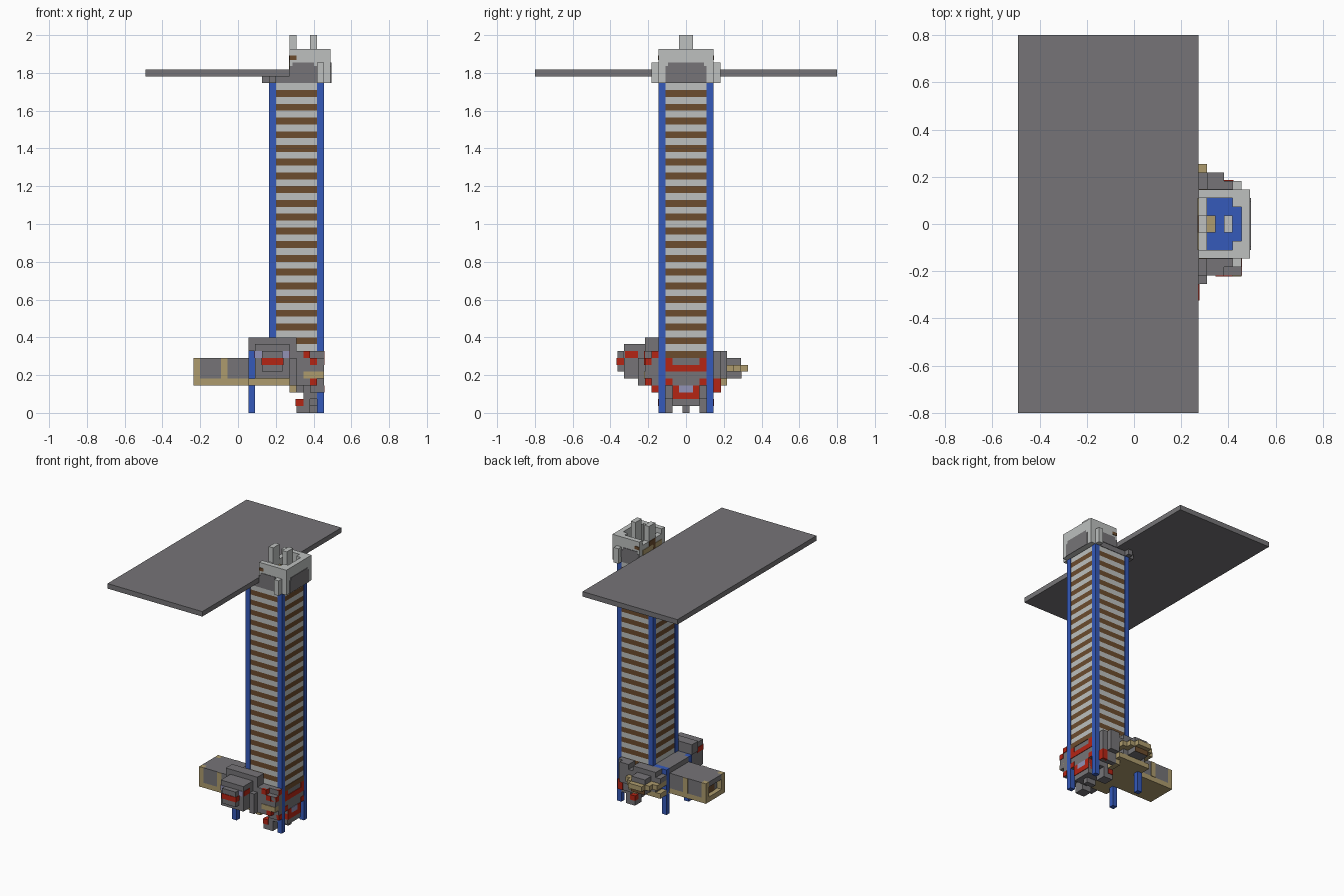
import bpy, bmesh
from mathutils import Vector

cube = bpy.data.objects.get("Cube")
if cube:
    bpy.data.objects.remove(cube)

U = 2 / 55          # size of one building block
MID = 13.5          # block column at x = 0


def material(name, rgb):
    m = bpy.data.materials.new(name)
    m.use_nodes = True
    m.diffuse_color = (*rgb, 1)
    m.node_tree.nodes["Principled BSDF"].inputs["Base Color"].default_value = (*rgb, 1)
    return m


GRAY = material("stone gray", (.18, .175, .185))
LIGHT = material("light gray", (.51, .53, .52))
BLUE = material("post blue", (.035, .1, .49))
BROWN = material("brown", (.15, .072, .027))
TAN = material("tan", (.42, .33, .155))
RED = material("red", (.46, .018, .007))
GLASS = material("lavender glass", (.29, .29, .47))


def part(name, mat, *boxes, mirror=False):
    """One object of boxes (x0, x1, y0, y1, z0, z1) in blocks, optionally mirrored in y."""
    boxes = list(boxes)
    if mirror:
        boxes += [(a, b, -d, -c, e, f) for a, b, c, d, e, f in boxes]
    bm = bmesh.new()
    for a, b, c, d, e, f in boxes:
        lo, hi = Vector((a - MID, c, e)) * U, Vector((b - MID, d, f)) * U
        for v in bmesh.ops.create_cube(bm, size=1)["verts"]:
            v.co = Vector([(lo[k] + hi[k]) / 2 + v.co[k] * (hi[k] - lo[k]) for k in range(3)])
    mesh = bpy.data.meshes.new(name)
    bm.to_mesh(mesh)
    bm.free()
    mesh.materials.append(mat)
    ob = bpy.data.objects.new(name, mesh)
    bpy.context.collection.objects.link(ob)
    return ob


T = .1   # raise of painted plates

# Tower shaft: alternating courses between corner posts
part("brown_courses", BROWN, *[(18 + T, 26 - T, -4 + T, 4 - T, z, z + 1) for z in range(8, 48, 2)])
part("light_courses", LIGHT, *[(18 + T, 26 - T, -4 + T, 4 - T, z, z + 1) for z in range(9, 48, 2)])
part("east_posts", BLUE, (25, 26, 3, 4, 0, 48), mirror=True)
part("west_posts", BLUE, (18, 19, 3, 4, 8, 48), mirror=True)
part("west_legs", BLUE, (15, 16, 3, 4, 0, 9), mirror=True)
part("leg_beams", BLUE, (16, 18, 3, 4, 8, 9), mirror=True)

# Platform roof
part("roof_plate", GRAY, (0, 21, -22, 22, 49, 50))
part("tower_cap", GRAY, (18, 26, -4, 4, 48, 49))
part("west_brackets", GRAY, (17, 19, 3, 4, 48, 49), (18, 19, 4, 5, 48, 49), mirror=True)

# Crown
part("crown_sides", LIGHT, (21, 26, 3, 4, 49, 53), mirror=True)
part("crown_ends", LIGHT, (26, 27, -3, 3, 48, 53), (21, 22, -3, 3, 49, 52))
part("crown_corners", LIGHT, (25, 26, 2, 3, 49, 53), (26, 27, 3, 4, 48, 53),
     (25, 26, 4, 5, 48, 51), mirror=True)
part("crown_pillars", LIGHT, (21, 22, -1, 1, 52, 55), (24, 25, -1, 1, 49, 55))
part("crown_floor", BLUE, (22, 26, -3, 3, 49, 49.5))
part("crown_seat", TAN, (22, 23, -1, 1, 49, 51))
part("crown_side_panels", GRAY, (21, 25, 4, 4 + T, 49, 50.5), (21.4, 24.6, 4, 4 + T, 50.5, 51),
     mirror=True)
part("crown_end_panel", GRAY, (27, 27 + T, -3, 3, 48, 50.5), (27, 27 + T, -2.6, 2.6, 50.5, 51))
part("crown_west_panel", TAN, (21 - T, 21, -3, 3, 50, 51))
part("crown_windows", BROWN, (21, 22, 4, 4 + T, 51.4, 52), mirror=True)
part("crown_door", BROWN, (21 - T, 21, -1, 1, 50, 52))

# West wing
part("wing_floor", TAN, (7, 15, -3, 3, 4, 5))
part("wing_body", GRAY, (8, 15, -3, 3, 5, 8), (7, 8, -2, 2, 7, 8))
part("wing_end_posts", TAN, (7, 8, 2, 3, 5, 8), mirror=True)
part("wing_side_strips", TAN, (11, 12, 3, 3 + T, 5, 8), mirror=True)
part("wing_door", BROWN, (8 - T, 8, -1, 1, 5, 7))

# Base hall
part("hall_floor", TAN, (15, 22, -6, 6, 4, 5), (21, 22, -5, 5, 3, 4))
part("hall_body", GRAY, (16, 25, -4 + T, 4 - T, 5, 9), (15, 16, -3, 3, 5, 9))

# Front bay and its gate
part("front_gate", GRAY, (16, 22, -6, -4, 5, 10), (15, 22, -6, -4, 10, 11), (15, 16, -6, -4, 9, 10),
     (21, 22, -7, -6, 4, 8))
part("front_bay", GRAY, (16, 21, -9, -6, 5, 10), (17, 20, -10, -9, 6, 9))
part("front_bay_stripe", RED, (17 - T, 20 + T, -10 - T, -9, 7, 8),
     (16 - T, 21 + T, -9 + T, -7, 8, 9))
part("front_bay_glass", GLASS, (16, 17, -9 - T, -9, 8, 9), (20, 21, -9 - T, -9, 8, 9))

# Back bay with brim
part("back_bay", GRAY, (16, 21, 4, 6, 5, 9), (15, 22, 4, 6, 7, 8), (17, 20, 6, 8, 5, 8))
part("back_brim", TAN, (15, 22, 4, 7, 6, 7), (16, 21, 7, 8, 6, 7), (17, 20, 8, 9, 6, 7))
part("back_lintel", BROWN, (17, 20, 8, 8 + T, 5, 6))

# East bay between the posts
part("east_bay", GRAY, (22, 25.9, -3, 3, 4, 8), (23, 25.9, -2, 2, 1, 4))
part("east_lintel", BROWN, (24, 26, -3, 3, 8, 9))
part("east_stripe", RED, (25, 26, -3, 3, 6, 7), (25, 26, -2, 2, 2, 3))
part("east_red_blocks", RED, (25, 26, 2, 3, 7, 8), (25, 26, 2, 3, 4, 5), (25, 26, 1, 2, 3, 4),
     mirror=True)
part("east_window", GLASS, (25, 26, -1, 1, 3, 4))
part("east_feet", GRAY, (22, 24, 2, 4, 0, 2), (23, 25, 2, 4, 2, 4), mirror=True)
part("east_middle_foot", GRAY, (23, 25, -.5, .5, 0, 1))
part("foot_stripes", RED, (22 - T, 23, 3, 4 + T, 1, 2), mirror=True)

# Side blocks flanking the east bay
part("front_flank", GRAY, (22, 24, -6, -4, 4, 9), (24, 26, -5, -4, 3, 9), (24, 26, -6, -5, 5, 8))
part("front_flank_red", RED, (23, 24, -6 - T, -5, 8, 9), (24, 25, -6 - T, -5, 7, 8),
     (24, 25, -6, -5, 4, 5), (25, 26 + T, -6, -5, 7, 8), (25, 26 + T, -5, -4, 8, 9),
     (25, 26 + T, -5, -4, 3, 4))
part("front_flank_ledge", TAN, (23, 26, -6 - T, -5, 5, 6))
part("back_flank", GRAY, (22, 25, 4, 5, 3, 9), (22, 24, 5, 6, 5, 9))
part("back_flank_red", RED, (24, 25 + T, 4, 5 + T, 3, 5))
